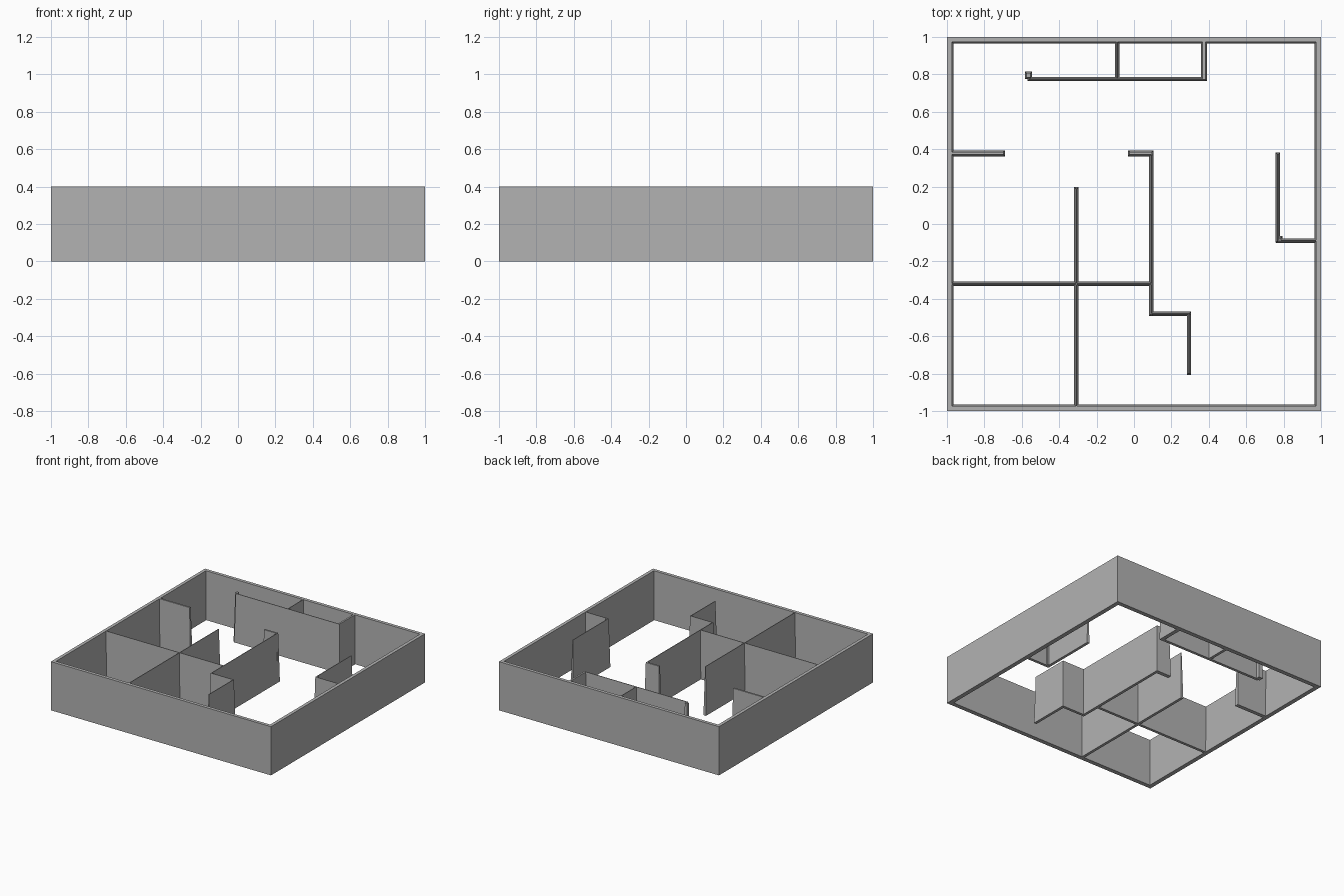
import bpy
import bmesh

HEIGHT = 0.4
DRAFT = 0.009   # inward lean of each partition face, bottom to top

cube = bpy.data.objects.get("Cube")
if cube:
    bpy.data.objects.remove(cube, do_unlink=True)

plaster = bpy.data.materials.new("plain_grey")
plaster.use_nodes = True
grey = (0.45, 0.45, 0.45, 1)
plaster.diffuse_color = grey
plaster.node_tree.nodes["Principled BSDF"].inputs["Base Color"].default_value = grey


def finish(name, bm):
    bmesh.ops.recalc_face_normals(bm, faces=bm.faces)
    mesh = bpy.data.meshes.new(name)
    bm.to_mesh(mesh)
    bm.free()
    mesh.materials.append(plaster)
    obj = bpy.data.objects.new(name, mesh)
    bpy.context.collection.objects.link(obj)
    return obj


def square(bm, half, z):
    return [bm.verts.new((sx * half, sy * half, z))
            for sx, sy in ((-1, -1), (1, -1), (1, 1), (-1, 1))]


def wall(name, x0, x1, y0, y1):
    """Straight wall that is slightly narrower at the top."""
    bm = bmesh.new()
    bmesh.ops.create_cube(bm, size=1)
    for v in bm.verts:
        lean = DRAFT if v.co.z > 0 else 0
        v.co.x = x1 - lean if v.co.x > 0 else x0 + lean
        v.co.y = y1 - lean if v.co.y > 0 else y0 + lean
        v.co.z = HEIGHT if v.co.z > 0 else 0
    finish(name, bm)


def wall_x(name, x0, x1, y, t=0.023):
    wall(name, x0, x1, y - t / 2, y + t / 2)


def wall_y(name, x, y0, y1, t=0.023):
    wall(name, x - t / 2, x + t / 2, y0, y1)


# Outer walls: a square ring, upright outside and leaning inside
bm = bmesh.new()
rings = [square(bm, 1, 0), square(bm, 1, HEIGHT),
         square(bm, 0.973, HEIGHT), square(bm, 0.964, 0)]
for a, b in zip(rings, rings[1:] + rings[:1]):
    for i in range(4):
        j = (i + 1) % 4
        bm.faces.new((a[i], a[j], b[j], b[i]))
finish("outer_walls", bm)

EDGE = 0.985   # ends buried in the outer walls

# Back closets
wall_x("closet_front_wall", -0.57, 0.39, 0.775)
wall_y("closet_divider", -0.09, 0.764, EDGE)
wall_y("closet_side_wall", 0.374, 0.764, EDGE, 0.032)
wall("closet_end_post", -0.583, -0.545, 0.775, 0.815)

# Hall stubs
wall_x("hall_stub_right", -EDGE, -0.69, 0.378, 0.032)
wall_x("hall_stub_middle", -0.032, 0.105, 0.378, 0.032)

# Middle partition stepping towards the front
wall_y("middle_wall", 0.093, -0.492, 0.394)
wall_x("middle_step", 0.082, 0.306, -0.48)
wall_y("front_wall_end", 0.294, -0.807, -0.469)

# Crossing room walls
wall_x("room_cross_wall", -EDGE, 0.104, -0.32)
wall_y("room_long_wall", -0.308, -EDGE, 0.197)

# Nook on the left side
wall_y("nook_long_wall", 0.769, -0.1, 0.382)
wall_x("nook_return_wall", 0.758, EDGE, -0.089)
wall("nook_corner_post", 0.765, 0.795, -0.1, -0.065)
